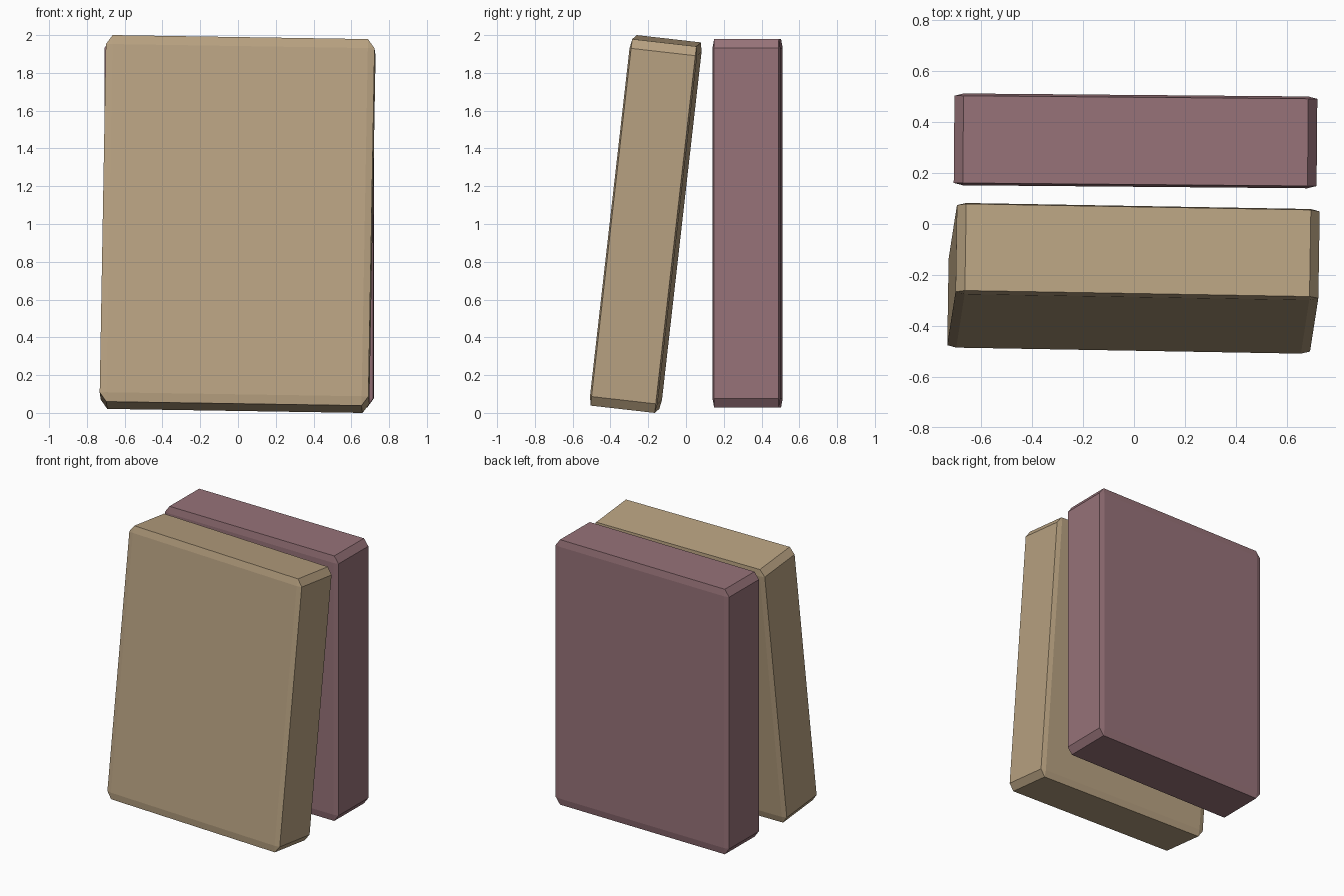
import bpy
import bmesh
from math import radians

if "Cube" in bpy.data.objects:
    bpy.data.objects.remove(bpy.data.objects["Cube"])


def slab(name, size, centre, rot_deg, colour, chamfer=0.025):
    """Chamfered unit cube stretched to size, so the chamfer stretches too."""
    bm = bmesh.new()
    bmesh.ops.create_cube(bm, size=1.0)
    bmesh.ops.bevel(bm, geom=bm.edges[:], offset=chamfer, segments=1,
                    affect='EDGES', profile=0.5)
    bmesh.ops.scale(bm, vec=size, verts=bm.verts)
    mesh = bpy.data.meshes.new(name)
    bm.to_mesh(mesh)
    bm.free()
    obj = bpy.data.objects.new(name, mesh)
    obj.location = centre
    obj.rotation_euler = [radians(a) for a in rot_deg]
    mat = bpy.data.materials.new(name + "_colour")
    mat.diffuse_color = colour
    mat.use_nodes = True
    mat.node_tree.nodes["Principled BSDF"].inputs["Base Color"].default_value = mat.diffuse_color
    mesh.materials.append(mat)
    bpy.context.collection.objects.link(obj)
    return obj


SIZE = (1.423, 0.36, 1.953)

# Front slab, leaning back with a slight roll and yaw
slab("leaning_slab", SIZE, (-0.002, -0.213, 1.0), (-6.5, 0.9, -1.0),
     (0.48, 0.36, 0.22, 1))

# Back slab, upright with a slight yaw
slab("upright_slab", SIZE, (0.006, 0.326, 1.004), (0, 0, -0.5),
     (0.31, 0.17, 0.19, 1))
